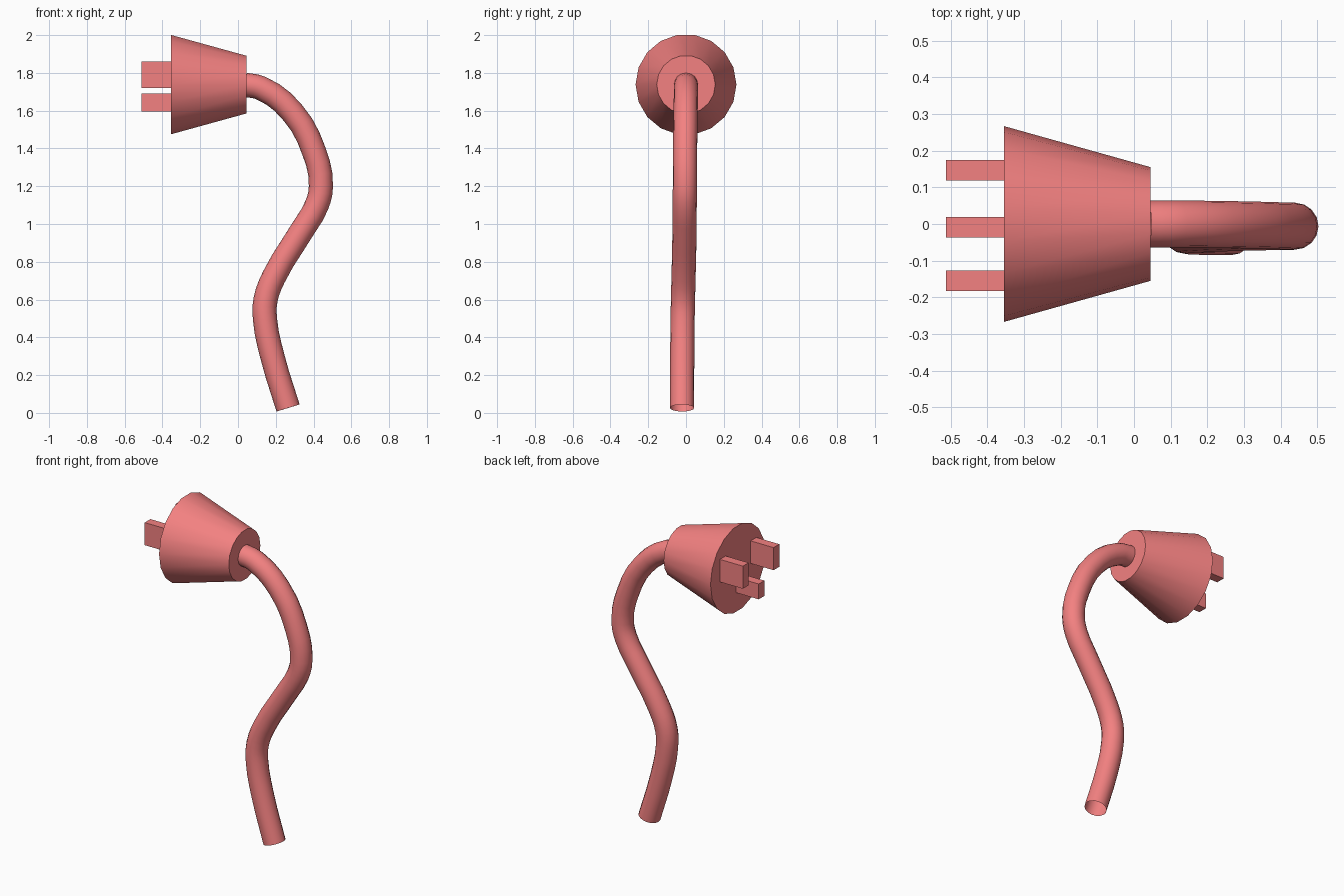
import bpy, math

if "Cube" in bpy.data.objects:
    bpy.data.objects.remove(bpy.data.objects["Cube"])

red = bpy.data.materials.new("soft_red")
red.diffuse_color = (0.9, 0.22, 0.22, 1)
red.use_nodes = True
red.node_tree.nodes["Principled BSDF"].inputs["Base Color"].default_value = red.diffuse_color


def finish(obj, name):
    obj.name = name
    obj.data.materials.append(red)
    return obj


def box(name, lo, hi):
    centre = [(a + b) / 2 for a, b in zip(lo, hi)]
    bpy.ops.mesh.primitive_cube_add(size=1, location=centre)
    obj = bpy.context.object
    obj.scale = [b - a for a, b in zip(lo, hi)]
    bpy.ops.object.transform_apply(location=False, rotation=False, scale=True)
    return finish(obj, name)


# Tapered plug body, lying along x
bpy.ops.mesh.primitive_cone_add(vertices=18, radius1=0.267, radius2=0.155, depth=0.4,
                                location=(-0.155, 0, 1.738), rotation=(0, math.pi / 2, 0))
finish(bpy.context.object, "plug_body")
bpy.ops.object.shade_smooth_by_angle(angle=math.radians(35))

# Two tall outer prongs and one short lower prong
for name, y, z0, z1 in (("prong_left", 0.146, 1.72, 1.86),
                        ("prong_right", -0.155, 1.72, 1.86),
                        ("prong_ground", -0.009, 1.595, 1.69)):
    box(name, (-0.512, y - 0.028, z0), (-0.355, y + 0.028, z1))

# Wavy cable with an open lower end
path = [(0.035, 0, 1.737), (0.12, 0, 1.72), (0.285, -0.002, 1.595), (0.404, -0.005, 1.38),
        (0.439, -0.006, 1.2), (0.417, -0.007, 1.10), (0.335, -0.008, 0.96),
        (0.19, -0.013, 0.72), (0.146, -0.016, 0.6), (0.143, -0.018, 0.495),
        (0.183, -0.02, 0.295), (0.265, -0.021, 0.026)]
curve = bpy.data.curves.new("cable", 'CURVE')
curve.dimensions = '3D'
curve.resolution_u = 3
curve.bevel_depth = 0.064
curve.bevel_resolution = 6
spline = curve.splines.new('BEZIER')
spline.bezier_points.add(len(path) - 1)
for point, co in zip(spline.bezier_points, path):
    point.co = co
    point.handle_left_type = point.handle_right_type = 'AUTO'
cable = bpy.data.objects.new("cable", curve)
bpy.context.collection.objects.link(cable)
bpy.ops.object.select_all(action='DESELECT')
cable.select_set(True)
bpy.context.view_layer.objects.active = cable
bpy.ops.object.convert(target='MESH')
finish(bpy.context.object, "cable")
bpy.ops.object.shade_smooth_by_angle(angle=math.radians(40))
